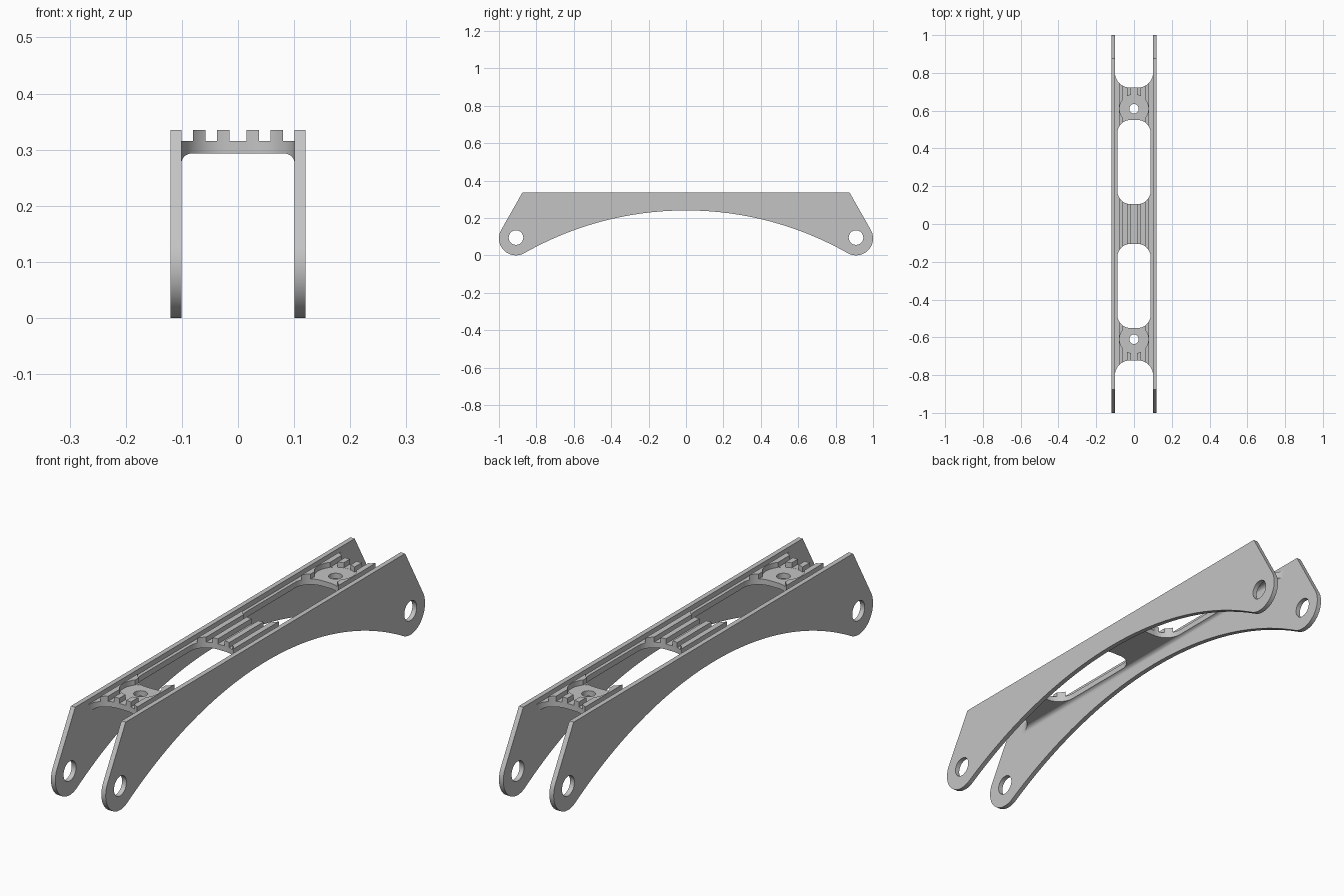
import bpy, bmesh
from math import sin, cos, pi, atan2, acos, hypot, radians
from mathutils import Vector

if "Cube" in bpy.data.objects:
    bpy.data.objects.remove(bpy.data.objects["Cube"])

grey = bpy.data.materials.new("plain_grey")
grey.use_nodes = True
GREY = (0.55, 0.55, 0.55, 1)
grey.diffuse_color = GREY
grey.node_tree.nodes["Principled BSDF"].inputs["Base Color"].default_value = GREY


def arc(cx, cy, r, a0, a1, n):
    return [(cx + r * cos(a0 + (a1 - a0) * i / n), cy + r * sin(a0 + (a1 - a0) * i / n))
            for i in range(n + 1)]


def prism(name, outline, place, depth):
    """Extrude a closed 2D outline along the 3D vector depth."""
    bm = bmesh.new()
    face = bm.faces.new([bm.verts.new(place(u, v)) for u, v in outline])
    top = bmesh.ops.extrude_face_region(bm, geom=[face])["geom"]
    bmesh.ops.translate(bm, vec=Vector(depth),
                        verts=[e for e in top if isinstance(e, bmesh.types.BMVert)])
    bmesh.ops.recalc_face_normals(bm, faces=bm.faces)
    mesh = bpy.data.meshes.new(name)
    bm.to_mesh(mesh)
    bm.free()
    mesh.materials.append(grey)
    obj = bpy.data.objects.new(name, mesh)
    bpy.context.collection.objects.link(obj)
    return obj


def cut(target, cutter):
    cutter.hide_render = True
    cutter.hide_set(True)
    mod = target.modifiers.new("cut", "BOOLEAN")
    mod.operation = "DIFFERENCE"
    mod.solver = "EXACT"
    mod.object = cutter
    bpy.context.view_layer.objects.active = target
    bpy.ops.object.modifier_apply(modifier=mod.name)
    bpy.data.objects.remove(cutter)


def rounded_slot(half_width, y0, y1, r):
    x = half_width - r
    return (arc(x, y1 - r, r, 0, pi / 2, 12) + arc(-x, y1 - r, r, pi / 2, pi, 12)
            + arc(-x, y0 + r, r, pi, 1.5 * pi, 12) + arc(x, y0 + r, r, 1.5 * pi, 2 * pi, 12))


# Side plates: arched underside tangent to rounded eye ends
TOP, CORNER, EYE_Y, EYE_R = 0.335, 0.875, 0.909, 0.091
EYE_Z, CROWN = EYE_R, 0.24
drop = CROWN - EYE_Z
R = (EYE_Y ** 2 + drop ** 2 - EYE_R ** 2) / (2 * (EYE_R + drop))
half = atan2(EYE_Y, R - drop)
dy, dz = CORNER - EYE_Y, TOP - EYE_Z
tangent = atan2(dz, dy) - acos(EYE_R / hypot(dy, dz))
start = -pi / 2 - half
right_end = arc(EYE_Y, EYE_Z, EYE_R, start, tangent, 28) + [(CORNER, TOP)]
left_end = [(-y, z) for y, z in reversed(right_end)]
arch = arc(0, CROWN - R, R, pi / 2 + half, pi / 2 - half, 64)[1:-1]
plate_outline = right_end + left_end + arch

INNER, THICK = 0.101, 0.019
parts = []
for name, x in (("left_side_plate", INNER), ("right_side_plate", -INNER - THICK)):
    plate = prism(name, plate_outline, lambda y, z: (x, y, z), (THICK, 0, 0))
    for side in (-1, 1):
        cut(plate, prism("eye_cutter", arc(side * EYE_Y, EYE_Z + 0.004, 0.039, 0, 2 * pi, 40)[:-1],
                         lambda y, z: (x - 0.05, y, z), (0.15, 0, 0)))
    parts.append(plate)

# Ribbed deck: comb-shaped section with filleted lower corners
FLOOR, UNDER, FILLET, EDGE = 0.315, 0.293, 0.018, INNER + 0.002
section = [(-EDGE, FLOOR)]
for centre in (-0.069, -0.026, 0.026, 0.069):
    a, b = centre - 0.011, centre + 0.011
    section += [(a, FLOOR), (a, TOP), (b, TOP), (b, FLOOR)]
section += [(EDGE, FLOOR), (EDGE, UNDER - FILLET)]
fillet = arc(INNER - FILLET, UNDER - FILLET, FILLET, 0, pi / 2, 8)
section += fillet + [(-x, z) for x, z in reversed(fillet)] + [(-EDGE, UNDER - FILLET)]
deck = prism("ribbed_deck", section, lambda x, z: (x, -0.803, z), (0, 1.606, 0))

# Deck openings, concave ends, bolt holes and cleared bolt seats
for side in (-1, 1):
    def through(outline, z0=0.2):
        cut(deck, prism("deck_cutter", outline, lambda x, y: (x, side * y, z0), (0, 0, 0.2)))
    through(rounded_slot(0.088, 0.105, 0.551, 0.07))
    through(rounded_slot(INNER, 0.722, 1.0, 0.08))
    through(arc(0, 0.61, 0.076, 0, 2 * pi, 48)[:-1], FLOOR - 0.0004)
    through(arc(0, 0.61, 0.025, 0, 2 * pi, 32)[:-1])
parts.append(deck)

# Smooth the curved walls, keep the edges crisp
bpy.ops.object.select_all(action="DESELECT")
for obj in parts:
    obj.select_set(True)
bpy.context.view_layer.objects.active = deck
bpy.ops.object.shade_smooth_by_angle(angle=radians(25))
